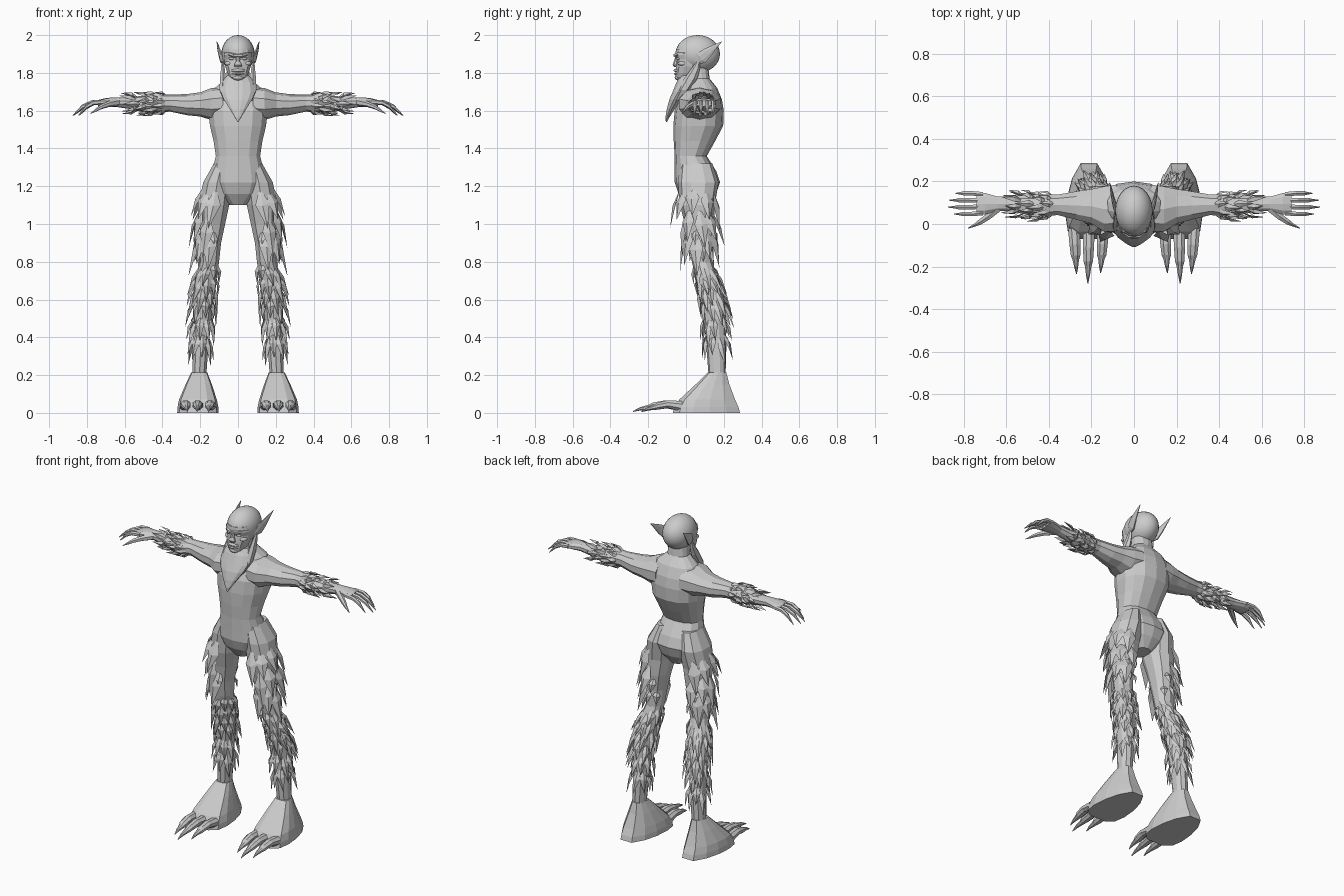
import bpy, bmesh, math, random
from mathutils import Vector

random.seed(7)
X, Y, Z = Vector((1, 0, 0)), Vector((0, 1, 0)), Vector((0, 0, 1))


def finish(name, bm, mirror):
    bmesh.ops.recalc_face_normals(bm, faces=bm.faces)
    me = bpy.data.meshes.new(name)
    bm.to_mesh(me)
    bm.free()
    ob = bpy.data.objects.new(name, me)
    bpy.context.collection.objects.link(ob)
    if mirror:
        m = ob.modifiers.new("mirror", 'MIRROR')
        m.use_mirror_merge = False
    return ob


def circle(n, k=1.0):
    # unit outline; k below 1 makes it boxier
    f = lambda c: math.copysign(abs(c) ** k, c)
    return [(f(math.cos(t)), f(math.sin(t)))
            for t in (2 * math.pi * (i + .5) / n for i in range(n))]


def loft(name, rings, u, v, outline, mirror=True):
    # rings are (x, y, z, half size along u, half size along v)
    bm = bmesh.new()
    loops = [[bm.verts.new(Vector(r[:3]) + u * r[3] * p + v * r[4] * q)
              for p, q in outline] for r in rings]
    n = len(outline)
    for a, b in zip(loops, loops[1:]):
        for i in range(n):
            j = (i + 1) % n
            bm.faces.new((a[i], a[j], b[j], b[i]))
    bm.faces.new(loops[0][::-1])
    bm.faces.new(loops[-1])
    return finish(name, bm, mirror)


def ellipsoid(name, c, r, seg=20, rows=14, mirror=False):
    bm = bmesh.new()
    bmesh.ops.create_uvsphere(bm, u_segments=seg, v_segments=rows, radius=1)
    for w in bm.verts:
        w.co = Vector(c) + Vector(w.co[i] * r[i] for i in range(3))
    for f in bm.faces:
        f.smooth = True
    return finish(name, bm, mirror)


def fur(name, rings, u, v, t0, t1, rows, per_row, a0, a1, length, width, lift):
    # leaf-shaped tufts laid along the surface of a lofted limb
    bm = bmesh.new()
    for r in range(rows):
        for k in range(per_row):
            t = t0 + (t1 - t0) * (r + random.uniform(-.2, .2)) / max(rows - 1, 1)
            t = min(max(t, 0), len(rings) - 1.01)
            i, f = int(t), t % 1
            A, B = rings[i], rings[i + 1]
            g = [A[m] * (1 - f) + B[m] * f for m in range(5)]
            a = math.radians(a0 + (a1 - a0) * (k + .5 * (r % 2) + random.uniform(-.15, .15)) / per_row)
            out = (u * math.cos(a) + v * math.sin(a)).normalized()
            base = Vector(g[:3]) + u * g[3] * math.cos(a) + v * g[4] * math.sin(a)
            along = (Vector(B[:3]) - Vector(A[:3])).normalized()
            side = along.cross(out).normalized()
            L = length * random.uniform(.75, 1.2)
            pts = (base - out * .012, base + along * L * .4 + side * width + out * lift * .3,
                   base + along * L * .4 - side * width + out * lift * .3,
                   base + along * L * .45 + out * (lift * .5 + .01),
                   base + along * L + out * lift + side * random.uniform(-.01, .01))
            b, l, rr, m, tip = [bm.verts.new(p) for p in pts]
            for q in ((b, l, m), (b, m, rr), (l, tip, m), (rr, m, tip), (b, rr, l), (l, rr, tip)):
                bm.faces.new(q)
    return finish(name, bm, True)


# torso and neck
torso = [(1.10, .06, .045, .06), (1.16, .06, .12, .10), (1.22, .06, .15, .12), (1.28, .05, .14, .11),
         (1.36, .025, .12, .085), (1.44, .045, .132, .11), (1.52, .065, .152, .132), (1.60, .07, .16, .13),
         (1.66, .078, .155, .112), (1.72, .085, .125, .08), (1.77, .07, .065, .055), (1.86, .06, .055, .055)]
loft("torso", [(0, y, z, a, b) for z, y, a, b in torso], X, Y, circle(14, .85), False)

# legs
leg = [(.085, .055, 1.32, .045, .085), (.11, .065, 1.22, .078, .108), (.128, .06, 1.10, .085, .092),
       (.135, .072, 1.0, .07, .078), (.145, .075, .90, .058, .064), (.15, .085, .80, .052, .054),
       (.172, .115, .70, .06, .06), (.185, .145, .58, .056, .062), (.195, .158, .40, .044, .054),
       (.205, .165, .19, .038, .045)]
loft("leg", leg, X, Y, circle(10, .9))
fur("thigh_fur", leg, X, Y, 1.3, 3.2, 3, 5, -85, 95, .21, .038, .035)
fur("knee_fur", leg, X, Y, 3.2, 3.9, 2, 6, -100, 150, .12, .022, .018)
fur("shin_fur", leg, X, Y, 5.1, 7.9, 6, 9, 0, 360, .145, .022, .026)

# feet and clawed toes
half = [(.35, 1), (.72, .6), (.93, .1), (1, -.4), (.9, -.8), (.5, -1)]
sole = half + [(-a, b) for a, b in reversed(half)]
loft("foot", [(.205, .165, .215, .042, .048), (.208, .14, .15, .07, .09), (.212, .112, .07, .1, .148),
              (.212, .108, .03, .108, .17), (.212, .108, 0, .11, .178)], X, Y, sole)
for i, (bx, tx, ty) in enumerate(((.145, .157, -.23), (.212, .217, -.28), (.282, .27, -.235))):
    s = lambda f: (bx + (tx - bx) * f, -.02 + (ty + .02) * f)
    loft("toe_%d" % (i + 1), [(*s(0), .035, .03, .03), (*s(.35), .046, .028, .022), (*s(.6), .036, .024, .02),
                              (*s(.68), .03, .017, .015), (*s(.85), .022, .01, .01), (*s(1), .008, .002, .003)],
         X, Z, circle(8))

# arms
arm = [(.08, .075, 1.64, .115, .085), (.14, .07, 1.635, .112, .085), (.20, .083, 1.633, .085, .064),
       (.27, .087, 1.632, .07, .056), (.36, .09, 1.64, .05, .045), (.42, .086, 1.638, .054, .048),
       (.50, .09, 1.636, .05, .044), (.58, .095, 1.64, .036, .03), (.64, .095, 1.645, .035, .026),
       (.70, .095, 1.645, .053, .022), (.74, .095, 1.64, .053, .017)]
loft("arm", arm, Y, Z, circle(10, .95))
fur("forearm_fur", arm, Y, Z, 4.2, 6.2, 4, 9, 0, 360, .095, .017, .016)

# fingers and thumb
for i, (y, tx) in enumerate(((.052, .845), (.081, .875), (.110, .87), (.139, .84))):
    s = lambda f: .71 + (tx - .71) * f
    dy = (y - .095) * .12
    loft("finger_%d" % (i + 1), [(s(0), y, 1.645, .013, .014), (s(.4), y + dy, 1.642, .012, .013),
                                 (s(.7), y + dy, 1.62, .012, .012), (s(.78), y + dy, 1.607, .008, .01),
                                 (s(1), y + dy, 1.575, .002, .002)], Y, Z, circle(6))
loft("thumb", [(.64, .075, 1.643, .022, .02), (.685, .035, 1.635, .017, .016), (.725, .008, 1.62, .014, .013),
               (.745, -.004, 1.608, .009, .01), (.78, -.02, 1.585, .002, .002)],
     Vector((.6, .8, 0)), Z, circle(6))

# head
ellipsoid("cranium", (0, .062, 1.9), (.088, .118, .1), 24, 16)
loft("face", [(0, .02, 1.925, .07, .075), (0, .012, 1.895, .076, .07), (0, .018, 1.87, .074, .066),
              (0, .012, 1.835, .07, .066), (0, .005, 1.80, .058, .063), (0, .0, 1.775, .045, .055),
              (0, .005, 1.76, .03, .04)], X, Y, circle(12, .85), False)
loft("brow", [(.0, -.05, 1.892, .012, .01), (.025, -.053, 1.893, .014, .012), (.052, -.035, 1.902, .012, .011),
              (.073, -.005, 1.905, .006, .006)], Y, Z, circle(6))
loft("nose", [(0, -.048, 1.89, .01, .008), (0, -.054, 1.86, .012, .012), (0, -.058, 1.842, .023, .014),
              (0, -.052, 1.83, .018, .012)], X, Y, circle(8), False)
ellipsoid("eye", (.033, -.036, 1.876), (.016, .016, .009), 10, 6, True)
ellipsoid("cheekbone", (.05, -.015, 1.85), (.022, .03, .014), 10, 6, True)
ellipsoid("upper_lip", (0, -.033, 1.813), (.042, .033, .012), 12, 8)
ellipsoid("lower_lip", (0, -.032, 1.795), (.04, .032, .009), 12, 8)
ellipsoid("chin", (0, -.035, 1.775), (.03, .025, .016), 12, 8)

# pointed ears
loft("ear", [(.074, .05, 1.855, .012, .008), (.088, .08, 1.878, .036, .01), (.098, .115, 1.908, .028, .008),
             (.106, .155, 1.94, .013, .006), (.112, .19, 1.966, .001, .001)],
     Vector((0, -.64, .77)), X, circle(8))

# long beard and sideburns
loft("beard", [(0, .012, 1.785, .062, .045), (0, -.002, 1.75, .088, .05), (0, -.03, 1.70, .095, .042),
               (0, -.055, 1.66, .078, .034), (0, -.08, 1.61, .046, .022), (0, -.098, 1.565, .018, .011),
               (0, -.104, 1.54, .002, .003)], X, Y, circle(12), False)
loft("sideburn", [(.082, .065, 1.86, .006, .01), (.08, .05, 1.82, .012, .024), (.08, .025, 1.77, .018, .035),
                  (.082, -.01, 1.71, .018, .032), (.07, -.05, 1.65, .004, .006)], X, Y, circle(6))
